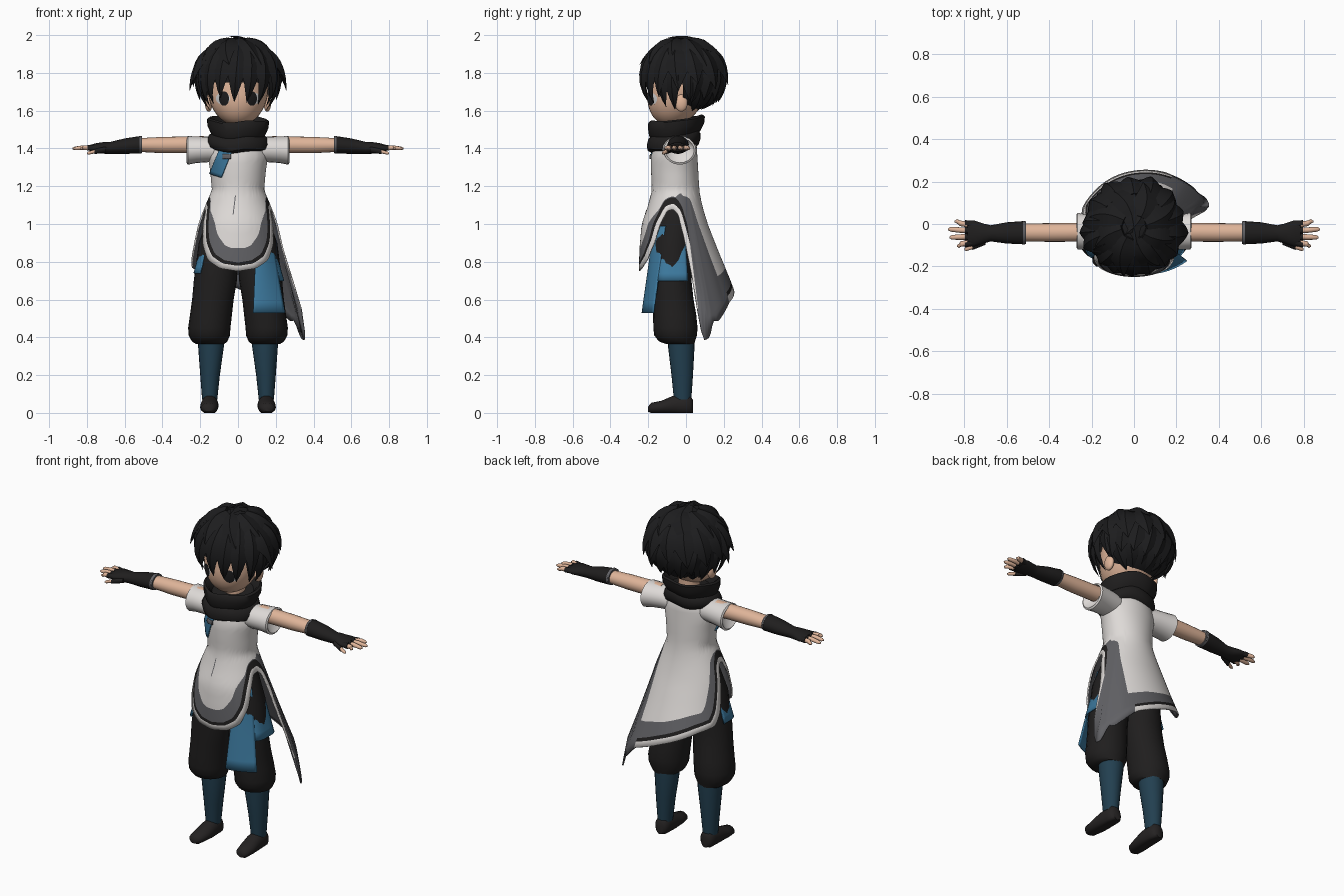
import bpy, bmesh, math, random
from mathutils import Vector

random.seed(4)
cube = bpy.data.objects.get("Cube")
if cube:
    bpy.data.objects.remove(cube, do_unlink=True)


def material(name, *rgb):
    m = bpy.data.materials.new(name)
    m.use_nodes = True
    m.diffuse_color = (*rgb, 1)
    m.node_tree.nodes["Principled BSDF"].inputs["Base Color"].default_value = (*rgb, 1)
    return m


skin = material("skin", .74, .46, .32)
hair = material("hair_black", .012, .012, .013)
cloth_black = material("cloth_black", .014, .013, .013)
white = material("cloth_white", .73, .7, .68)
grey = material("cloth_grey", .12, .12, .13)
blue = material("cloth_blue", .045, .19, .34)
navy = material("boot_blue", .016, .05, .08)
shoe_black = material("shoe_black", .018, .016, .016)
eye_white = material("eye_white", .7, .7, .7)


def build(name, verts, faces, mats, rule=None, closed=True, mirror=False, thick=0, angle=50):
    """Make an object; rule gives a material index for each face number."""
    me = bpy.data.meshes.new(name)
    me.from_pydata([tuple(v) for v in verts], [], faces)
    for m in mats:
        me.materials.append(m)
    for p in me.polygons:
        p.use_smooth = True
        if rule:
            p.material_index = rule(p.index)
    if closed:
        bm = bmesh.new()
        bm.from_mesh(me)
        bmesh.ops.recalc_face_normals(bm, faces=bm.faces)
        bm.to_mesh(me)
        bm.free()
    me.set_sharp_from_angle(angle=math.radians(angle))
    ob = bpy.data.objects.new(name, me)
    bpy.context.collection.objects.link(ob)
    if mirror:
        ob.modifiers.new("mirror", "MIRROR").use_mirror_merge = False
    if thick:
        s = ob.modifiers.new("thickness", "SOLIDIFY")
        s.thickness, s.offset = thick, -1
    return ob


def tube(name, rings, mat, axis="z", mirror=True, n=20, warp=None):
    """Loft ellipses (position, centre a, centre b, radius a, radius b) along an axis."""
    verts = []
    for t, a, b, ra, rb in rings:
        for i in range(n):
            w = math.tau * i / n
            p, q = a + ra * math.cos(w), b + rb * math.sin(w)
            v = Vector({"x": (t, p, q), "y": (p, t, q), "z": (p, q, t)}[axis])
            verts.append(warp(v) if warp else v)
    faces = [(r * n + i, r * n + (i + 1) % n, (r + 1) * n + (i + 1) % n, (r + 1) * n + i)
             for r in range(len(rings) - 1) for i in range(n)]
    faces += [tuple(range(n)), tuple(range(len(verts) - n, len(verts)))]
    return build(name, verts, faces, [mat], mirror=mirror)


def sheet(name, f, mat, nu=12, nv=8, mirror=False, thick=.008):
    """Grid over u, v in 0..1."""
    verts = [f(i / nu, j / nv) for j in range(nv + 1) for i in range(nu + 1)]
    w = nu + 1
    faces = [(j * w + i, j * w + i + 1, (j + 1) * w + i + 1, (j + 1) * w + i)
             for j in range(nv) for i in range(nu)]
    return build(name, verts, faces, [mat], closed=False, mirror=mirror, thick=thick)


def lerp(table, x):
    """Piecewise linear lookup; rows are (key, value, ...), keys rising."""
    x = min(max(x, table[0][0]), table[-1][0])
    for a, b in zip(table, table[1:]):
        if x <= b[0]:
            k = (x - a[0]) / (b[0] - a[0])
            return [p + (q - p) * k for p, q in zip(a[1:], b[1:])]


# Tunic: height, half width, front y, back y
BODY = [(.4, .39, -.26, .3), (.6, .35, -.255, .275), (.74, .288, -.25, .22),
        (.86, .25, -.247, .17), (1, .212, -.235, .115), (1.1, .172, -.2, .085),
        (1.18, .138, -.18, .07), (1.28, .147, -.185, .065), (1.36, .16, -.185, .06),
        (1.44, .14, -.16, .055), (1.47, .08, -.13, .03)]
MID = -.05


def body(phi, z, k=1):
    rx, front, back = lerp(BODY, z)
    c = math.cos(phi)
    ry = MID - front if c > 0 else back - MID
    return Vector((k * rx * math.sin(phi), MID - k * ry * c, z))


# Hem height by angle from the front, and width of the grey band
HEM = [(-180, .66), (-140, .74), (-118, .77), (-108, .84), (-101, .95), (-94, 1.05), (-83, 1.08),
       (-71, 1.07), (-61, 1), (-52, .9), (-37, .81), (-20, .765), (0, .75), (20, .765), (37, .81),
       (52, .9), (61, 1), (71, 1.07), (83, 1.08), (94, 1.05), (102, .94), (107, .75), (113, .38),
       (121, .4), (125, .5), (130, .48), (150, .59), (180, .66)]
BAND = [(-180, .06), (-110, .04), (-88, .004), (-55, .006), (-35, .05), (0, .075), (35, .05),
        (55, .006), (88, .004), (100, .05), (125, .1), (150, .08), (180, .06)]
COLS, UPPER = 160, 16
degs = [360 * i / COLS - 180 for i in range(COLS)]


def hem_at(d):
    taps = [(d + o + 180) % 360 - 180 for o in (-2, -1, 0, 1, 2)]
    return sum(lerp(HEM, t)[0] for t in taps) / len(taps)


hem = [hem_at(d) for d in degs]
arc = math.tau / COLS * .22


def offset_hem(i, d):
    reach = int(d / arc)
    return max(hem[(i + k) % COLS] + math.sqrt(d * d - (k * arc) ** 2)
               for k in range(-reach, reach + 1))


columns = []
for i, d in enumerate(degs):
    line = .045 + .018 * max(0, (hem[i] - .8) / .28)
    edges = [hem[i], offset_hem(i, .028), offset_hem(i, line), offset_hem(i, line + lerp(BAND, d)[0])]
    edges += [edges[3] + (1.47 - edges[3]) * j / UPPER for j in range(1, UPPER + 1)]
    columns.append(edges)
rows = len(columns[0])
verts = [body(math.radians(degs[i]), columns[i][r]) for r in range(rows) for i in range(COLS)]
faces = [(r * COLS + i, r * COLS + (i + 1) % COLS, (r + 1) * COLS + (i + 1) % COLS, (r + 1) * COLS + i)
         for r in range(rows - 1) for i in range(COLS)]


def tunic_colour(f):
    r, i = divmod(f, COLS)
    if r < 2 and hem[i] < .57:
        return 2
    return (0, 1, 2)[r] if r < 3 else 0


tunic = build("tunic", verts, faces, [white, cloth_black, grey], tunic_colour, closed=False, thick=.008)
tunic.modifiers["thickness"].material_offset = 2   # grey lining

tube("sleeve", [(.08, -.05, 1.39, .07, .06), (.16, -.045, 1.395, .08, .068), (.22, -.038, 1.393, .082, .07),
                (.266, -.033, 1.39, .086, .076), (.272, -.033, 1.39, .076, .066),
                (.24, -.035, 1.41, .05, .05)], white, "x")


# Chest strap, buckle and front seam lie on the tunic
def on_chest(x, z, k):
    return body(math.asin(x / lerp(BODY, z)[0]), z, k)


sheet("chest_strap", lambda u, v: on_chest(-.145 + .06 * u + .055 * v, 1.265 - .02 * u + .14 * v, 1.06), blue)
sheet("strap_buckle", lambda u, v: on_chest(-.075 + .04 * u, 1.345 + .025 * v, 1.09), grey)
sheet("front_seam", lambda u, v: on_chest(-.028 + .005 * u + .012 * v, 1.05 + .1 * v, 1.012), grey, thick=0)


# Hip cloth, tucked in under the tunic
def power(a):
    return math.copysign(abs(a) ** .6, a)


def hip(first, last, low, width):
    def f(u, v):
        phi = math.radians(first + (last - first) * u)
        w = width + (.155 - width) * v
        return (w * power(math.sin(phi)), -.06 - (.13 - .04 * v) * power(math.cos(phi)), low + (1.02 - low) * v)
    return f


sheet("left_hip_cloth", hip(35, 112, .7, .245), blue)
sheet("right_hip_cloth", hip(-95, -50, .74, .236), blue)
sheet("hanging_sash", lambda u, v: (.08 + .17 * u + v * (.02 - .1 * u),
                                    -.235 + .06 * u * u + .065 * v, .53 + .46 * v), blue)

# Legs and feet
tube("trouser_leg", [(.365, .148, -.03, .075, .075), (.378, .15, -.048, .094, .095), (.41, .152, -.055, .109, .113),
                     (.45, .152, -.056, .112, .117), (.52, .143, -.06, .111, .114), (.6, .133, -.068, .11, .108),
                     (.7, .12, -.075, .114, .104), (.9, .1, -.07, .108, .105), (1.03, .075, -.06, .085, .09),
                     (1.1, .06, -.06, .07, .08)], cloth_black)
tube("boot", [(.42, .145, -.025, .068, .07), (.35, .143, -.025, .068, .07), (.2, .148, -.02, .052, .057),
              (.07, .15, -.018, .04, .046)], navy)


def on_ground(v):
    v.z = max(v.z, 0)
    return v


tube("shoe", [(-.2, .157, .02, .02, .014), (-.185, .156, .025, .038, .028), (-.13, .153, .03, .048, .034),
              (-.07, .15, .04, .047, .05), (-.01, .15, .042, .043, .058), (.02, .15, .04, .04, .055),
              (.036, .15, .035, .025, .035)], shoe_black, "y", warp=on_ground)

# Arms, gloves and fingers
tube("arm", [(.18, -.038, 1.42, .045, .045), (.4, -.04, 1.418, .044, .043), (.53, -.04, 1.418, .042, .036)], skin, "x")
tube("cuff_trim", [(.508, -.041, 1.42, .053, .045), (.522, -.041, 1.42, .056, .047)], grey, "x")
tube("glove", [(.515, -.041, 1.42, .055, .046), (.6, -.042, 1.412, .05, .041), (.675, -.044, 1.403, .038, .032),
               (.71, -.045, 1.403, .047, .031), (.755, -.045, 1.402, .062, .025), (.785, -.043, 1.402, .058, .016)],
     cloth_black, "x")
for label, y, tip_y, tip_x in (("index", -.087, -.103, .835), ("middle", -.06, -.063, .87),
                               ("ring", -.032, -.025, .877), ("little", -.005, .012, .845)):
    mid_y = (y + tip_y) / 2
    tube(label + "_finger", [(.77, y, 1.402, .014, .014), (.82, mid_y, 1.404, .013, .013),
                             (tip_x - .012, tip_y, 1.4, .011, .01), (tip_x, tip_y, 1.399, .004, .004)], skin, "x", n=10)
    tube(label + "_glove", [(.76, y, 1.402, .016, .016), (.797, mid_y, 1.403, .016, .015)], cloth_black, "x", n=10)
tube("thumb_glove", [(.7, -.08, 1.395, .018, .016), (.76, -.108, 1.383, .014, .014)], cloth_black, "x", n=10)
tube("thumb", [(.75, -.104, 1.386, .011, .011), (.79, -.118, 1.376, .01, .009), (.8, -.12, 1.374, .004, .004)],
     skin, "x", n=10)

# Scarf, lower at the front
tube("scarf", [(1.51, 0, -.05, .115, .11), (1.545, 0, -.05, .135, .125), (1.558, 0, -.05, .152, .14),
               (1.55, 0, -.05, .164, .15), (1.515, 0, -.052, .162, .148), (1.485, 0, -.058, .148, .138),
               (1.473, 0, -.06, .142, .13), (1.465, 0, -.062, .155, .138), (1.435, 0, -.066, .168, .142),
               (1.41, 0, -.068, .16, .136), (1.393, 0, -.07, .125, .11)], cloth_black, mirror=False, n=32,
     warp=lambda v: Vector((v.x, v.y, v.z + .12 * (v.y + .05) + .006 * math.sin(5 * v.x / .16))))
tube("neck", [(1.4, 0, -.03, .06, .06), (1.6, 0, -.03, .06, .06)], skin, mirror=False)


# Head, ears and eyes
def ball(name, centre, radii, mat, mirror=False, shape=None, keep=None):
    bm = bmesh.new()
    bmesh.ops.create_uvsphere(bm, u_segments=32, v_segments=20, radius=1)
    for v in bm.verts:
        v.co = Vector(c + r * p for c, r, p in zip(centre, radii, v.co))
        if shape:
            v.co = shape(v.co)
    if keep:
        drop = [f for f in bm.faces if not keep(f.calc_center_median())]
        bmesh.ops.delete(bm, geom=drop, context="FACES")
    bm.verts.index_update()
    verts, faces = [v.co.copy() for v in bm.verts], [[v.index for v in f.verts] for f in bm.faces]
    bm.free()
    return build(name, verts, faces, [mat], mirror=mirror)


def chin_forward(v):
    return Vector((v.x, v.y - .2 * max(0, 1.72 - v.z), v.z))


def face_y(x, z):
    return -.04 - .16 * math.sqrt(1 - (x / .16) ** 2 - ((z - 1.72) / .2) ** 2) - .2 * max(0, 1.72 - z)


def eye(cx, half, tall, lift):
    def f(u, v):
        a = 2 * u - 1
        x = cx + half * a
        z = 1.664 + tall * (2 * v - 1) * math.sqrt(1.05 - a * a)
        return (x, face_y(x, z) - lift, z)
    return f


ball("head", (0, -.04, 1.72), (.16, .16, .2), skin, shape=chin_forward)
ball("ear", (.155, -.025, 1.64), (.02, .034, .045), skin, mirror=True)
sheet("eye_white", eye(.08, .037, .031, .003), eye_white, mirror=True, thick=0)
sheet("iris", eye(.074, .026, .037, .006), hair, mirror=True, thick=0)

# Hair: a cap with layered, pointed locks
C, R = Vector((0, -.015, 1.78)), (.212, .207, .195)
ball("hair_cap", C, [r * .98 for r in R], hair, keep=lambda p: p.z > 1.74 or p.y > -.02)
lock_verts, lock_faces = [], []


def lock(az, el0, el1, width, flare, sweep=0, steps=7):
    path = []
    for s in range(steps + 1):
        t = s / steps
        a, e = math.radians(az + sweep * t), math.radians(el0 + (el1 - el0) * t)
        d = Vector((R[0] * math.cos(e) * math.sin(a), -R[1] * math.cos(e) * math.cos(a), R[2] * math.sin(e)))
        path.append((d * (1 + flare * t * t), t))
    for s, (p, t) in enumerate(path):
        n = p.normalized()
        along = path[min(s + 1, steps)][0] - path[max(s - 1, 0)][0]
        side = along.cross(n).normalized()
        w = width * (.6 + .4 * min(1, 3 * t)) * (1.01 - t ** 1.8)
        for q in (side * w, n * w * .4, -side * w, -n * w * .4):
            lock_verts.append(C + p + q)
    base = len(lock_verts) - 4 * (steps + 1)
    for s in range(steps):
        k = base + 4 * s
        lock_faces.extend((k + i, k + (i + 1) % 4, k + 4 + (i + 1) % 4, k + 4 + i) for i in range(4))
    lock_faces.extend([tuple(range(base, base + 4)), tuple(range(base + 4 * steps, base + 4 * steps + 4))])


def lock_row(count, first, last, el0, el1, width, flare, sweep):
    for i in range(count):
        az = first + (last - first) * i / (count - 1)
        lock(az, el0, el1 + random.uniform(-7, 7), width, flare + random.uniform(-.05, .05), sweep)


lock_row(8, 10, 325, 75, 20, .08, .14, 24)       # crown
lock_row(9, 75, 285, 45, -14, .08, .2, 8)        # sides and back
lock_row(8, 112, 248, 12, -40, .07, .14, -8)     # lower back
lock_row(7, 115, 245, -10, -62, .055, .03, 6)    # nape
lock_row(7, -58, 62, 58, -34, .068, .15, -8)     # fringe
for sign in (-1, 1):
    lock(sign * 58, 25, -45, .05, .16)           # temple locks
    lock(sign * 74, 15, -50, .048, .16)          # sideburns
    lock(sign * 84, 35, -18, .065, .28)          # side spikes
    lock(sign * 100, 10, -34, .055, .16)         # locks above the ears
lock(190, 62, 112, .05, .13)                     # crown tuft
lock(150, 60, 104, .04, .13, -20)
build("hair_locks", lock_verts, lock_faces, [hair], angle=40)
